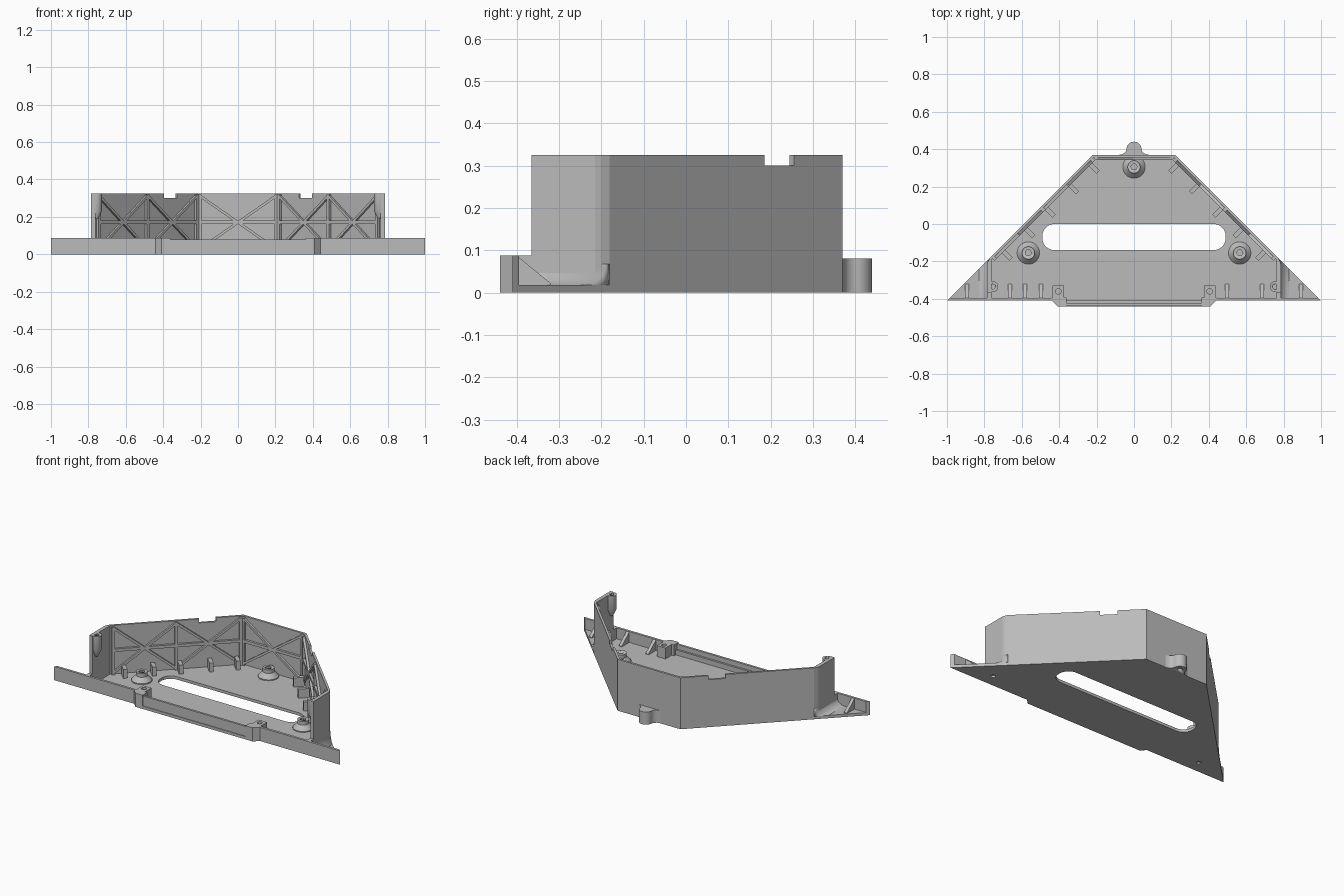
import bpy, bmesh, math
from mathutils import Vector, Matrix

cube = bpy.data.objects.get("Cube")
if cube:
    bpy.data.objects.remove(cube, do_unlink=True)

grey = bpy.data.materials.new("plain grey")
grey.use_nodes = True
colour = (0.5, 0.5, 0.5, 1)
grey.diffuse_color = colour
grey.node_tree.nodes["Principled BSDF"].inputs["Base Color"].default_value = colour

TOP, FLOOR, RIM = 0.325, 0.018, 0.087
SUM = 0.59          # the slanted sides follow x + y = SUM
WALL = 0.014


def finish(name, bm, smooth=False):
    bmesh.ops.recalc_face_normals(bm, faces=bm.faces)
    mesh = bpy.data.meshes.new(name)
    bm.to_mesh(mesh)
    bm.free()
    ob = bpy.data.objects.new(name, mesh)
    bpy.context.collection.objects.link(ob)
    mesh.materials.append(grey)
    if smooth:
        bpy.ops.object.select_all(action='DESELECT')
        ob.select_set(True)
        bpy.context.view_layer.objects.active = ob
        bpy.ops.object.shade_smooth_by_angle(angle=math.radians(35))
    return ob


def extrude(name, points, shift, smooth=False):
    bm = bmesh.new()
    face = bm.faces.new([bm.verts.new(p) for p in points])
    made = bmesh.ops.extrude_face_region(bm, geom=[face])
    bmesh.ops.translate(bm, vec=shift, verts=[v for v in made["geom"] if isinstance(v, bmesh.types.BMVert)])
    return finish(name, bm, smooth)


def prism(name, outline, z0, z1, smooth=False):
    return extrude(name, [(x, y, z0) for x, y in outline], (0, 0, z1 - z0), smooth)


def box(name, x0, x1, y0, y1, z0, z1):
    return prism(name, [(x0, y0), (x1, y0), (x1, y1), (x0, y1)], z0, z1)


def lathe(name, x, y, profile, steps=32):
    bm = bmesh.new()
    rings = [[bm.verts.new((x + r * math.cos(2 * math.pi * i / steps),
                            y + r * math.sin(2 * math.pi * i / steps), z)) for i in range(steps)]
             for r, z in profile]
    for a, b in zip(rings, rings[1:]):
        for i in range(steps):
            j = (i + 1) % steps
            bm.faces.new((a[i], a[j], b[j], b[i]))
    bm.faces.new(rings[0])
    bm.faces.new(rings[-1])
    return finish(name, bm, True)


def cut(target, cutters):
    for c in cutters:
        mod = target.modifiers.new("cut", 'BOOLEAN')
        mod.operation, mod.solver, mod.object = 'DIFFERENCE', 'EXACT', c
        c.hide_render = True
    graph = bpy.context.evaluated_depsgraph_get()
    mesh = bpy.data.meshes.new_from_object(target.evaluated_get(graph))
    target.modifiers.clear()
    target.data = mesh
    for c in cutters:
        bpy.data.objects.remove(c, do_unlink=True)


def both(half):
    """Close a right-hand outline with its mirror image."""
    return half + [(-x, y) for x, y in reversed(half)]


def arc(cx, cy, r, a0, a1, n=8):
    return [(cx + r * math.cos(math.radians(a0 + (a1 - a0) * i / n)),
             cy + r * math.sin(math.radians(a0 + (a1 - a0) * i / n))) for i in range(n + 1)]


# Base plate with the long rounded slot and blind screw holes
base = prism("base_plate", both([(0.41, -0.44), (0.44, -0.41), (1, -0.41), (SUM - 0.37, 0.37)]), 0, FLOOR)
slot = prism("slot_cutter", both(arc(0.425, -0.075, 0.065, -90, 0) + arc(0.425, -0.065, 0.065, 0, 90)), -0.1, 0.1)
holes = [lathe("hole_cutter", x, -0.33, [(0.014, -0.1), (0.014, 0.012)]) for x in (0.755, -0.755)]
cut(base, [slot] + holes)

# Tall wall around the back, slanted sides and short side returns
outer = [(0.785, -0.365), (0.785, -0.215), (0.781, -0.2), (0.771, -0.181), (SUM - 0.37, 0.37)]
inset = SUM - WALL * math.sqrt(2)
inner = [(0.762, -0.365), (0.762, inset - 0.762), (inset - 0.356, 0.356)]
wall = prism("outer_wall", outer + [(-x, y) for x, y in reversed(outer)] + [(-x, y) for x, y in inner]
             + list(reversed(inner)), 0.005, TOP)
notches = [prism("notch_cutter", [(s * (SUM - y + d), y + d) for y, d in
                                  ((0.185, -0.06), (0.185, 0.06), (0.255, 0.06), (0.255, -0.06))], 0.3, 0.4)
           for s in (1, -1)]
cut(wall, notches)


# Crossed stiffening ribs on the inner wall faces
def rib(start, end, z0, z1, normal, width=0.014, depth=0.014):
    a, b = Vector((*start, z0)), Vector((*end, z1))
    n = Vector((*normal, 0)).normalized()
    side = n.cross(b - a).normalized() * width / 2
    a, b = a - n * 0.004, b - n * 0.004
    extrude("wall_rib", [a - side, b - side, b + side, a + side], n * (depth + 0.004))


def panel(p, q, normal):
    low, high, mid = FLOOR + 0.01, TOP - 0.012, 0.172
    rib(p, q, low, high, normal)
    rib(p, q, high, low, normal)
    rib(p, q, mid, mid, normal, 0.018)
    for e in (p, q):
        rib(e, e, FLOOR, TOP - 0.006, normal, 0.018)


panel((-0.205, 0.356), (0.205, 0.356), (0, -1))
for s in (1, -1):
    for x0, x1 in ((0.225, 0.49), (0.49, 0.75)):
        panel((s * x0, inset - x0), (s * x1, inset - x1), (-s, -1))

# Low front wall, stepping forward into a centre lip
for s, side in ((1, "left"), (-1, "right")):
    prism(side + "_front_wall", [(s * x, y) for x, y in
          ((0.41, -0.41), (1, -0.41), (0.985, -0.395), (0.41, -0.395))], 0, RIM)
    prism(side + "_lip_end", [(s * x, y) for x, y in
          ((0.36, -0.44), (0.41, -0.44), (0.44, -0.41), (0.44, -0.393), (0.36, -0.393))], 0, RIM)
box("centre_lip", -0.37, 0.37, -0.436, -0.422, 0, 0.08)
box("centre_lip_step", -0.36, 0.36, -0.424, -0.41, 0, 0.05)

for s, side in ((1, "left"), (-1, "right")):
    # Front screw block
    x0, x1 = sorted((s * 0.375, s * 0.435))
    block = box(side + "_front_block", x0, x1, -0.4, -0.33, 0.01, RIM)
    cut(block, [lathe("hole_cutter", s * 0.405, -0.36, [(0.015, 0.04), (0.015, 0.2)])])

    # Low link from side return to front wall
    x0, x1 = sorted((s * 0.762, s * 0.785))
    box(side + "_return_foot", x0, x1, -0.4, -0.36, 0.005, RIM)

    # Concave fillet where the side return meets the outer flange
    r = 0.05
    curve = [(0.78 + r - 0 + r * math.cos(math.radians(a)), FLOOR + r + r * math.sin(math.radians(a)))
             for a in range(180, 271, 10)]
    section = [(0.77, FLOOR + r)] + curve + [(0.83, 0.008), (0.77, 0.008)]
    fillet = extrude(side + "_flange_fillet", [(s * x, -0.4, z) for x, z in section], (0, 0.24, 0), True)
    bm = bmesh.new()
    bm.from_mesh(fillet.data)
    bmesh.ops.bisect_plane(bm, geom=bm.verts[:] + bm.edges[:] + bm.faces[:], clear_outer=True,
                           plane_co=(s * SUM, 0, 0), plane_no=(s, 1, 0))
    bmesh.ops.holes_fill(bm, edges=[e for e in bm.edges if e.is_boundary])
    bmesh.ops.recalc_face_normals(bm, faces=bm.faces)
    bm.to_mesh(fillet.data)
    bm.free()

    # Screw column at the top of the side return, tapering into the wall
    column = lathe(side + "_screw_column", s * 0.755, -0.335, [(0.008, 0.19), (0.029, 0.235), (0.029, TOP)])
    cut(column, [lathe("hole_cutter", s * 0.755, -0.335, [(0.013, 0.27), (0.013, 0.4)])])

    # Small upright posts along the slanted side
    for x, y in ((0.215, 0.3), (0.325, 0.19), (0.45, 0.065), (0.56, -0.045), (0.68, -0.165)):
        corners = [Matrix.Rotation(math.radians(45), 2) @ Vector(c) for c in
                   ((-0.032, -0.012), (0.032, -0.012), (0.032, 0.012), (-0.032, 0.012))]
        prism(side + "_wall_post", [(s * (x + c.x), y + c.y) for c in corners], 0.01, 0.075)

# Triangular gussets behind the front wall
for x in (-0.893, -0.663, -0.583, -0.497, 0.497, 0.684, 0.893):
    extrude("front_gusset", [(x - 0.01, -0.397, 0.01), (x - 0.01, -0.32, 0.01), (x - 0.01, -0.32, FLOOR + 0.004),
                             (x - 0.01, -0.397, RIM - 0.002)], (0.02, 0, 0))

# Conical mounting bosses on the floor
for x, y in ((0, 0.305), (0.565, -0.155), (-0.565, -0.155)):
    boss = lathe("mounting_boss", x, y, [(0.06, 0.01), (0.06, 0.024), (0.034, 0.052), (0.034, 0.075)])
    cut(boss, [lathe("hole_cutter", x, y, [(0.017, 0.03), (0.017, 0.2)], 6)])

# Rounded tab on the back
flare = [(0.085, 0.36), (0.085, 0.369), (0.06, 0.374), (0.045, 0.386)]
tab = prism("back_tab", both(flare + arc(0, 0.4, 0.04, 0, 90)[:-1] + [(0.0005, 0.44)]), 0, 0.08, True)
cut(tab, [lathe("hole_cutter", 0, 0.4, [(0.014, -0.1), (0.014, 0.04)])])
